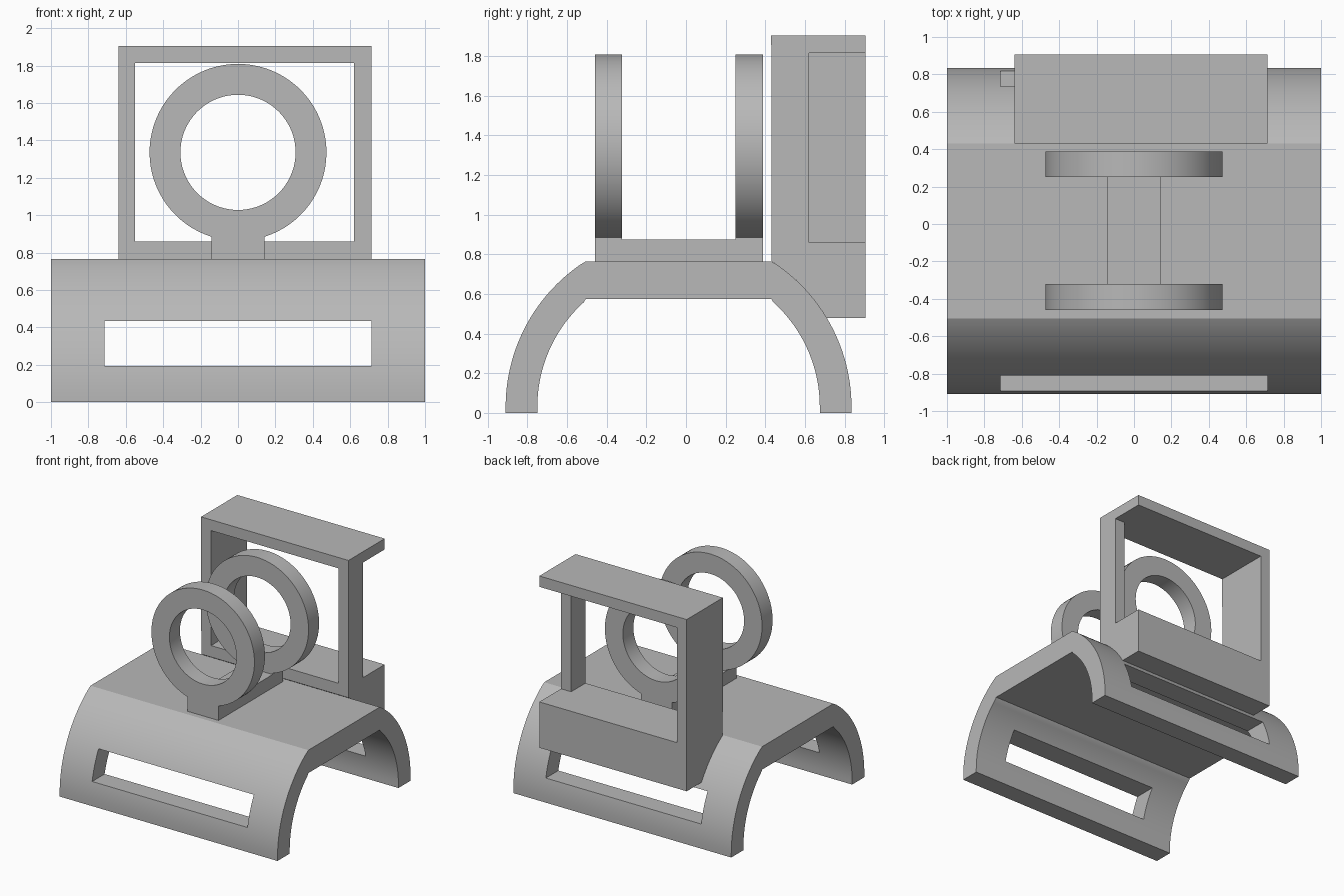
import bpy, bmesh, math
from mathutils import Vector

if "Cube" in bpy.data.objects:
    bpy.data.objects.remove(bpy.data.objects["Cube"], do_unlink=True)

grey = bpy.data.materials.new("plain_grey")
grey.use_nodes = True
GREY = (0.48, 0.48, 0.48, 1)
grey.diffuse_color = GREY
grey.node_tree.nodes["Principled BSDF"].inputs["Base Color"].default_value = GREY


def prism(name, points, axis, lo, hi):
    """Extrude a profile along x (points are y, z) or along y (points are x, z)."""
    def place(p, d):
        return (d, p[0], p[1]) if axis == "x" else (p[0], d, p[1])
    bm = bmesh.new()
    face = bm.faces.new([bm.verts.new(place(p, lo)) for p in points])
    moved = bmesh.ops.extrude_face_region(bm, geom=[face])["geom"]
    bmesh.ops.translate(bm, vec=Vector(place((0, 0), hi - lo)),
                        verts=[v for v in moved if isinstance(v, bmesh.types.BMVert)])
    bmesh.ops.recalc_face_normals(bm, faces=bm.faces)
    mesh = bpy.data.meshes.new(name)
    bm.to_mesh(mesh)
    bm.free()
    mesh.materials.append(grey)
    obj = bpy.data.objects.new(name, mesh)
    bpy.context.collection.objects.link(obj)
    return obj


def box(name, x0, x1, y0, y1, z0, z1):
    return prism(name, [(x0, z0), (x1, z0), (x1, z1), (x0, z1)], "y", y0, y1)


def arc(cx, cz, r, start, end, steps):
    return [(cx + r * math.cos(start + (end - start) * i / steps),
             cz + r * math.sin(start + (end - start) * i / steps)) for i in range(steps + 1)]


def activate(obj):
    bpy.ops.object.select_all(action="DESELECT")
    obj.select_set(True)
    bpy.context.view_layer.objects.active = obj


def cut(obj, cutter):
    cutter.hide_render = True
    mod = obj.modifiers.new("cut", "BOOLEAN")
    mod.operation, mod.solver, mod.object = "DIFFERENCE", "EXACT", cutter
    activate(obj)
    bpy.ops.object.modifier_apply(modifier=mod.name)
    bpy.data.objects.remove(cutter, do_unlink=True)


def smooth(obj):
    activate(obj)
    bpy.ops.object.shade_smooth_by_angle(angle=math.radians(25))


# Saddle: flat-topped arch with a strap slot through both legs
MID, AXIS_Z = -0.0375, 0.03
OUTER, INNER = 0.8725, 0.7125
TOP, UNDER, FLAT = 0.765, 0.575, 0.4675
out_end = math.asin((TOP - AXIS_Z) / OUTER)
in_end = math.asin((UNDER - AXIS_Z) / INNER)
outer = [(MID + OUTER, 0)] + arc(MID, AXIS_Z, OUTER, 0, out_end, 24)
inner = [(MID + INNER, 0)] + arc(MID, AXIS_Z, INNER, 0, in_end, 24)
outer[-1], inner[-1] = (MID + FLAT, TOP), (MID + FLAT, UNDER)


def mirrored(points):
    return [(2 * MID - y, z) for y, z in reversed(points)]


saddle = prism("saddle", outer + mirrored(outer) + list(reversed(inner + mirrored(inner))),
               "x", -1, 1)
cut(saddle, box("slot_cutter", -0.713, 0.713, -1.2, 1.2, 0.195, 0.435))
smooth(saddle)

# Rear frame: its lower front follows the curve of the saddle
BACK, FLOOR, HEIGHT = 0.905, 0.48, 1.905
low = math.asin((FLOOR - AXIS_Z) / OUTER)
frame = prism("rear_frame",
              arc(MID, AXIS_Z, OUTER, low, out_end, 10)
              + [(MID + FLAT, HEIGHT), (BACK, HEIGHT), (BACK, FLOOR)], "x", -0.64, 0.713)
cut(frame, box("window_cutter", -0.55, 0.62, 0, 1.2, 0.86, 1.815))
cut(frame, box("side_notch_cutter", 0.5, 1, 0.62, 1.2, 0.86, 1.815))
smooth(frame)

# Two rings, each with a short stem down to the saddle
RING_Z, RING_R, HOLE_R, STEM = 1.336, 0.473, 0.308, 0.143
gap = math.asin(STEM / RING_R)
outline = arc(0, RING_Z, RING_R, -math.pi / 2 + gap, 1.5 * math.pi - gap, 72)
outline += [(-STEM, TOP), (STEM, TOP)]
for name, y0, y1 in (("front_ring", -0.46, -0.322), ("rear_ring", 0.25, 0.388)):
    ring = prism(name, outline, "y", y0, y1)
    hole = arc(0, RING_Z, HOLE_R, 0, 2 * math.pi, 72)[:-1]
    cut(ring, prism("hole_cutter", hole, "y", y0 - 0.1, y1 + 0.1))
    smooth(ring)

# Low rail joining the ring stems
box("ring_rail", -STEM, STEM, -0.322, 0.25, TOP, 0.875)
